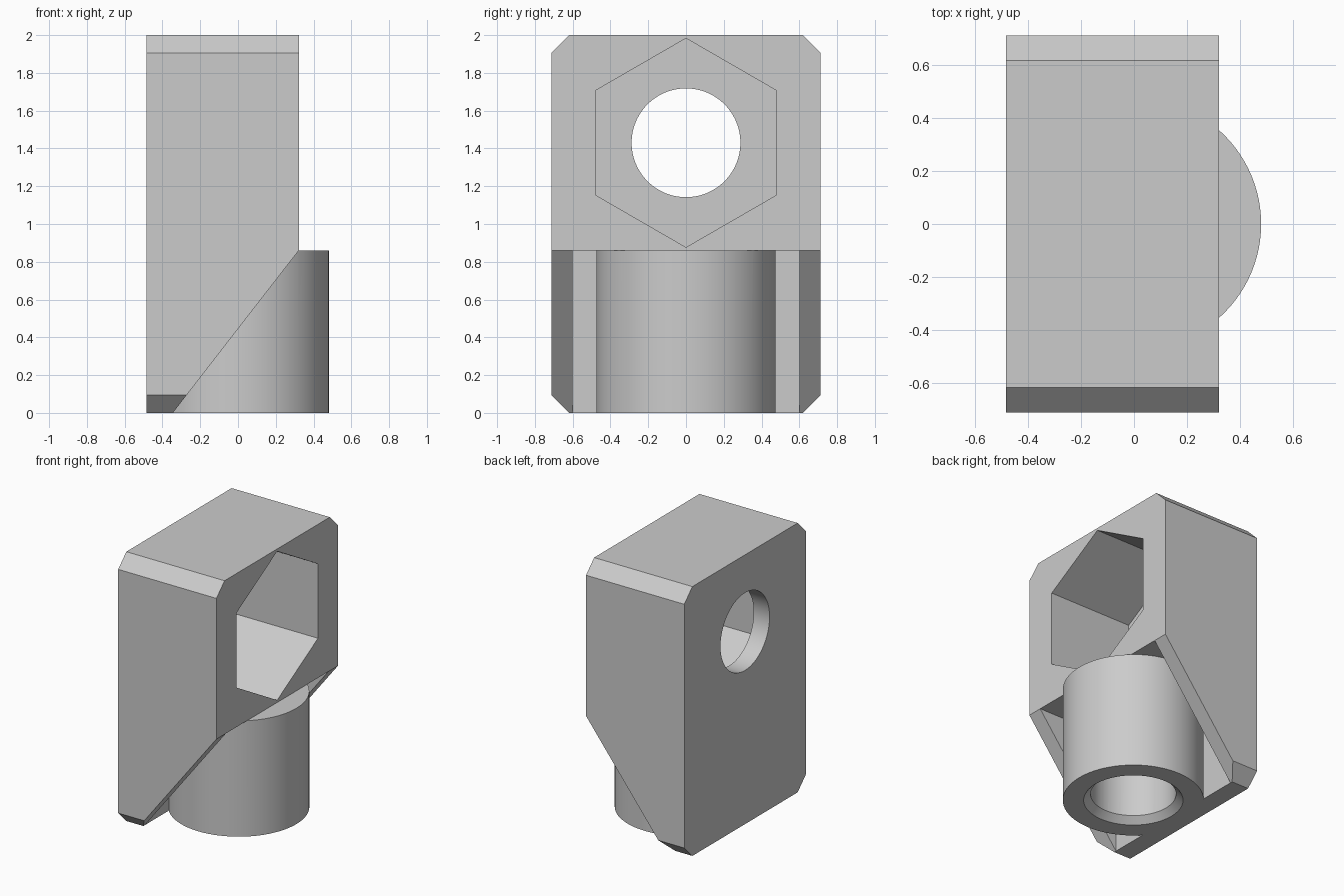
import bpy
import bmesh
import math
from mathutils import Matrix, Vector

cube = bpy.data.objects.get("Cube")
if cube:
    bpy.data.objects.remove(cube, do_unlink=True)

# Main sizes
BACK, FRONT = -0.485, 0.322
HALF_W, HEIGHT, CHAMFER = 0.713, 2.0, 0.095
WALL, SLOPE_TOP = -0.345, 0.86
HOLE_Z, HOLE_R = 1.43, 0.288
BOSS_X, BOSS_R = 0.006, 0.475

grey = bpy.data.materials.new("plain grey")
grey.use_nodes = True
colour = (0.6, 0.6, 0.6, 1)
grey.diffuse_color = colour
grey.node_tree.nodes["Principled BSDF"].inputs["Base Color"].default_value = colour


def make(name, bm):
    bmesh.ops.recalc_face_normals(bm, faces=bm.faces)
    mesh = bpy.data.meshes.new(name)
    bm.to_mesh(mesh)
    bm.free()
    mesh.materials.append(grey)
    obj = bpy.data.objects.new(name, mesh)
    bpy.context.collection.objects.link(obj)
    return obj


def prism(name, points, move):
    """Extrude a closed outline of 3D points by a vector."""
    bm = bmesh.new()
    face = bm.faces.new([bm.verts.new(p) for p in points])
    ext = bmesh.ops.extrude_face_region(bm, geom=[face], use_keep_orig=True)
    verts = [g for g in ext["geom"] if isinstance(g, bmesh.types.BMVert)]
    bmesh.ops.translate(bm, verts=verts, vec=Vector(move))
    return make(name, bm)


def rod(name, r1, r2, start, end, sides=96):
    """Cylinder, cone or many-sided bar between two points."""
    start, end = Vector(start), Vector(end)
    axis = end - start
    # local x stays along y for bars that run along x
    if abs(axis.x) > 0:
        rot = Matrix(((0, 0, 1), (1, 0, 0), (0, 1, 0))).to_4x4()
    else:
        rot = Matrix.Identity(4)
    bm = bmesh.new()
    bmesh.ops.create_cone(bm, cap_ends=True, segments=sides, radius1=r1, radius2=r2,
                          depth=axis.length,
                          matrix=Matrix.Translation((start + end) / 2) @ rot)
    return make(name, bm)


def combine(target, tool, operation):
    mod = target.modifiers.new(tool.name, 'BOOLEAN')
    mod.operation, mod.solver, mod.object = operation, 'EXACT', tool
    bpy.context.view_layer.objects.active = target
    bpy.ops.object.modifier_apply(modifier=mod.name)
    bpy.data.objects.remove(tool, do_unlink=True)


# Block with chamfered long edges
c, w, h = CHAMFER, HALF_W, HEIGHT
half = [(w - c, 0), (w, c), (w, h - c), (w - c, h)]
outline = half + [(-y, z) for y, z in reversed(half)]
block = prism("bracket_block", [(BACK, y, z) for y, z in outline], (FRONT - BACK, 0, 0))

# Sloped lower front
slope = (FRONT - WALL) / SLOPE_TOP
low, high = -0.1, SLOPE_TOP + 0.1
wedge = [(WALL + slope * low, low), (WALL + slope * high, high), (1, high), (1, low)]
combine(block, prism("slope_cut", [(x, -1, z) for x, z in wedge], (0, 2, 0)), 'DIFFERENCE')

# Recess between the two side cheeks
recess = [(WALL, low), (WALL, SLOPE_TOP), (1, SLOPE_TOP), (1, low)]
combine(block, prism("recess_cut", [(x, -0.6, z) for x, z in recess], (0, 1.2, 0)), 'DIFFERENCE')

# Round boss standing in the recess
combine(block, rod("boss", BOSS_R, BOSS_R, (BOSS_X, 0, 0), (BOSS_X, 0, SLOPE_TOP)), 'UNION')

# Blind bore with a countersunk mouth
combine(block, rod("bore_cut", HOLE_R, HOLE_R, (BOSS_X, 0, low), (BOSS_X, 0, 0.85)), 'DIFFERENCE')
combine(block, rod("mouth_cut", 0.385, HOLE_R - 0.003, (BOSS_X, 0, -0.05), (BOSS_X, 0, 0.05)),
        'DIFFERENCE')

# Hexagonal pocket and the round hole behind it
combine(block, rod("hex_cut", 0.553, 0.553, (-0.355, 0, HOLE_Z), (0.6, 0, HOLE_Z), 6), 'DIFFERENCE')
combine(block, rod("hole_cut", HOLE_R, HOLE_R, (-0.8, 0, HOLE_Z), (0, 0, HOLE_Z)), 'DIFFERENCE')

bpy.ops.object.select_all(action='DESELECT')
block.select_set(True)
bpy.context.view_layer.objects.active = block
bpy.ops.object.shade_smooth_by_angle(angle=math.radians(30))
